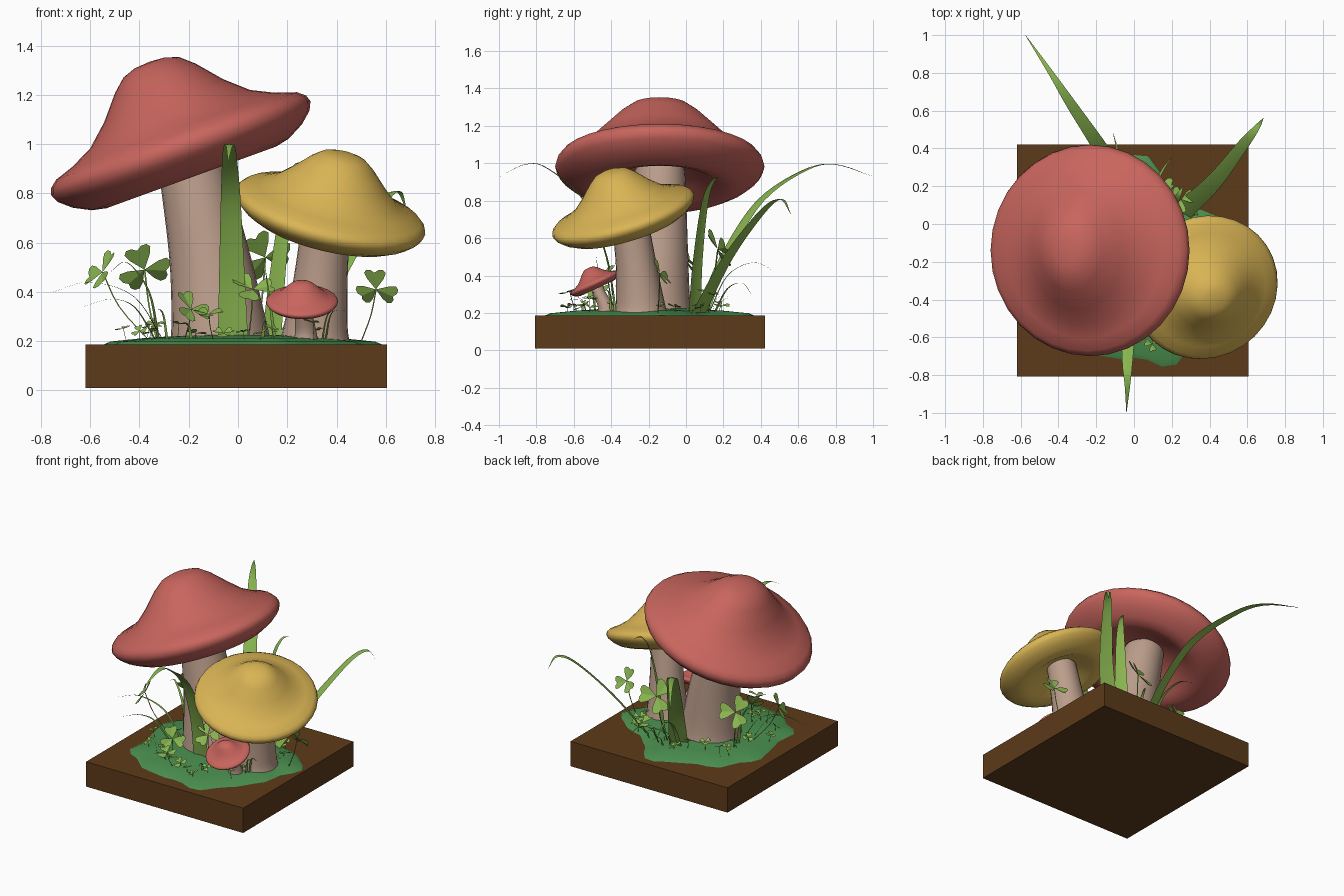
import bpy, bmesh, math, random
from mathutils import Vector, Matrix

if "Cube" in bpy.data.objects:
    bpy.data.objects.remove(bpy.data.objects["Cube"])

random.seed(4)


def material(name, rgb):
    m = bpy.data.materials.new(name)
    m.diffuse_color = (*rgb, 1)
    m.use_nodes = True
    m.node_tree.nodes["Principled BSDF"].inputs["Base Color"].default_value = m.diffuse_color
    return m


RED = material("red", (0.58, 0.13, 0.11))
YELLOW = material("yellow", (0.70, 0.46, 0.09))
STEM = material("stem", (0.50, 0.34, 0.26))
SOIL = material("soil", (0.11, 0.043, 0.010))
MOSS = material("moss", (0.07, 0.28, 0.08))
LEAF = material("leaf", (0.25, 0.46, 0.08))


def finish(name, bm, mat, smooth=True, normals=True):
    if normals:
        bmesh.ops.recalc_face_normals(bm, faces=bm.faces)
    me = bpy.data.meshes.new(name)
    bm.to_mesh(me)
    bm.free()
    me.materials.append(mat)
    ob = bpy.data.objects.new(name, me)
    bpy.context.collection.objects.link(ob)
    for p in me.polygons:
        p.use_smooth = smooth
    return ob


def catmull(pts, steps):
    p = [Vector(q) for q in pts]
    p = [2 * p[0] - p[1]] + p + [2 * p[-1] - p[-2]]
    out = []
    for i in range(1, len(p) - 2):
        a, b, c, d = p[i - 1:i + 3]
        for s in range(steps):
            t = s / steps
            out.append(0.5 * (2 * b + (c - a) * t + (2 * a - 5 * b + 4 * c - d) * t ** 2
                              + (3 * b - a - 3 * c + d) * t ** 3))
    return out + [p[-2]]


def skin(bm, rings):
    for a, b in zip(rings, rings[1:]):
        n = len(a)
        for i in range(n):
            bm.faces.new((a[i], a[(i + 1) % n], b[(i + 1) % n], b[i]))


# Bell-shaped cap profile (radius, height), shared by all three mushrooms
CAP = [(0.06, .376), (.11, .357), (.16, .308), (.235, .21), (.33, .128), (.43, .082),
       (.52, .054), (.556, .028), (.565, .0), (.548, -.036), (.50, -.078), (.43, -.115),
       (.37, -.128), (.31, -.11), (.22, -.06), (.12, -.02)]


def cap(name, centre, normal, radius, mat, flat=1.0, bump=(1, 1)):
    """bump widens the central knob along local x and y"""
    s = radius / 0.565
    frame = Matrix.Translation(centre) @ Vector((0, 0, 1)).rotation_difference(
        Vector(normal).normalized()).to_matrix().to_4x4()
    bm = bmesh.new()
    rings = []
    for r, z in CAP:
        f = min(1, max(0, (z - .04) / .15))
        bx, by = 1 + (bump[0] - 1) * f, 1 + (bump[1] - 1) * f
        rings.append([bm.verts.new(frame @ Vector((r * s * bx * math.cos(k * math.tau / 32),
                                                   r * s * by * math.sin(k * math.tau / 32),
                                                   z * s * flat))) for k in range(32)])
    skin(bm, rings)
    for ring, z in ((rings[0], .381), (rings[-1], -.01)):
        tip = bm.verts.new(frame @ Vector((0, 0, z * s * flat)))
        for k in range(32):
            bm.faces.new((ring[k], ring[(k + 1) % 32], tip))
    finish(name, bm, mat)


def stalk(name, path):
    """path: (x, y, z, radius) stations from the ground up"""
    bm = bmesh.new()
    pos = catmull([p[:3] for p in path], 4)
    rad = [v.x for v in catmull([(p[3], 0, 0) for p in path], 4)]
    rings = [[bm.verts.new(c + Vector((r * math.cos(k * math.tau / 24),
                                       r * math.sin(k * math.tau / 24), 0)))
              for k in range(24)] for c, r in zip(pos, rad)]
    skin(bm, rings)
    bm.faces.new(rings[0])
    bm.faces.new(rings[-1])
    finish(name, bm, STEM)


def blade(bm, pts, width):
    """tapering ribbon with a folded midrib"""
    path = catmull(pts, 5)
    head = path[-1] - path[0]
    side = Vector((head.y, -head.x, 0)).normalized()
    n = len(path) - 1
    prev = None
    for i, c in enumerate(path):
        t = i / n
        w = width * 0.5 * (1 - t ** 1.1) + 0.001
        tan = path[min(i + 1, n)] - path[max(i - 1, 0)]
        fold = tan.cross(side).normalized() * w * 0.15
        row = [bm.verts.new(c - side * w + fold), bm.verts.new(c), bm.verts.new(c + side * w + fold)]
        if prev:
            for k in (0, 1):
                bm.faces.new((prev[k], prev[k + 1], row[k + 1], row[k]))
        prev = row


HEART = [(0, 0), (.88, 0), (1, .2), (.97, .42), (.8, .53), (.5, .4)]


def clover(bm, root, top, normal, size, spin=0.3):
    frame = Matrix.Translation(top) @ Vector((0, 0, 1)).rotation_difference(
        Vector(normal).normalized()).to_matrix().to_4x4()
    for k in range(3):
        m = frame @ Matrix.Rotation(spin + k * math.tau / 3, 4, 'Z')
        for sgn in (1, -1):
            vs = [bm.verts.new(m @ Vector((x * size, sgn * y * size, (y * .2 + x * .1) * size)))
                  for x, y in HEART]
            bm.faces.new(vs if sgn > 0 else vs[::-1])
    # thin curved stalk
    root, top = Vector(root), Vector(top)
    mid = (root + top) / 2 + Vector((root.x - top.x, root.y - top.y, 0)) * -0.15
    r = size * 0.04
    rings = [[bm.verts.new(c + Vector((r * math.cos(a), r * math.sin(a), 0)))
              for a in (0, 2.09, 4.19)] for c in catmull([root, mid, top], 3)]
    skin(bm, rings)


# Square soil block
bm = bmesh.new()
bmesh.ops.create_cube(bm, size=1, matrix=Matrix.Translation((-.007, -.193, .098))
                      @ Matrix.Diagonal((1.225, 1.23, .175, 1)))
finish("soil_block", bm, SOIL, False)

# Wavy moss patch, pulled in at the back right
bm = bmesh.new()
rings = []
for f, z in ((1, .183), (.94, .198), (.7, .212), (.35, .225)):
    ring = []
    for k in range(48):
        a = k * math.tau / 48
        r = f * (.545 + .025 * math.sin(5 * a + 1) + .018 * math.sin(9 * a) + .012 * math.sin(14 * a)
                 - .13 * math.exp(-((a - .95) / .35) ** 2))
        ring.append(bm.verts.new((r * math.cos(a), -.2 + r * math.sin(a), z)))
    rings.append(ring)
skin(bm, rings)
bm.faces.new(rings[-1])
finish("moss_patch", bm, MOSS)

# Mushrooms
cap("large_cap", (-.232, -.14, .983), (-.342, 0, .94), .56, RED, .99, (1.1, 1.35))
stalk("large_stem", [(-.07, -.17, .19, .205), (-.08, -.17, .3, .19), (-.115, -.155, .55, .165),
                     (-.185, -.14, .9, .138), (-.205, -.14, .99, .13)])
cap("medium_cap", (.375, -.335, .722), (.225, -.28, .93), .396, YELLOW, .96, (1.2, 1.15))
stalk("medium_stem", [(.31, -.24, .19, .145), (.315, -.245, .26, .13), (.335, -.265, .45, .11),
                      (.355, -.295, .66, .1), (.36, -.31, .73, .1)])
cap("small_cap", (.26, -.485, .36), (0, -.42, .9), .146, RED, .9, (1.3, 1.1))
stalk("small_stem", [(.275, -.42, .19, .052), (.275, -.43, .24, .043), (.265, -.47, .32, .036),
                     (.262, -.48, .37, .034)])

# Broad arching grass blades
blades = [
    ([(-.02, -.37, .2), (-.025, -.42, .5), (-.03, -.54, .8), (-.035, -.74, .975),
      (-.035, -.86, .995), (-.04, -.995, .93)], .12),
    ([(-.0, .08, .2), (-.06, .2, .5), (-.17, .39, .8), (-.33, .63, .965),
      (-.44, .8, .995), (-.575, 1.0, .93)], .12),
    ([(.25, .06, .2), (.42, .22, .5), (.57, .41, .75), (.65, .51, .81), (.685, .56, .73)], .11),
    ([(.13, .04, .2), (.16, .06, .5), (.2, .1, .8), (.235, .15, .915), (.26, .2, .92)], .1),
]
for i, (pts, w) in enumerate(blades):
    bm = bmesh.new()
    blade(bm, pts, w)
    finish(f"grass_blade_{i + 1}", bm, LEAF, normals=False)

# Thin grass tufts
bm = bmesh.new()
blade(bm, [(-.3, -.2, .2), (-.42, -.22, .38), (-.6, -.24, .44), (-.75, -.26, .4)], .022)
blade(bm, [(-.33, -.28, .2), (-.42, -.32, .34), (-.52, -.35, .37), (-.63, -.38, .34)], .022)
blade(bm, [(-.32, -.12, .2), (-.36, -.1, .4), (-.45, -.06, .52), (-.52, -.02, .48)], .024)
blade(bm, [(-.04, .12, .2), (-.05, .22, .4), (-.08, .36, .47), (-.11, .48, .42)], .03)
blade(bm, [(.1, .15, .2), (.12, .22, .33), (.16, .3, .36), (.2, .35, .3)], .024)
blade(bm, [(.15, -.42, .2), (.13, -.46, .36), (.11, -.48, .5)], .016)
for k in range(10):
    a = random.uniform(0, math.tau)
    d = Vector((math.cos(a), math.sin(a), 0))
    b = Vector((-.01, -.2, .2)) + d * random.uniform(.33, .42)
    h = random.uniform(.05, .13)
    blade(bm, [b, b + d * .03 + Vector((0, 0, h)), b + d * .1 + Vector((0, 0, h * 1.1))], .014)
finish("thin_grass", bm, LEAF, normals=False)

# Tall clovers: root, top, facing, size
bm = bmesh.new()
for root, top, facing, size in [
    ((-.36, -.22, .2), (-.55, -.25, .48), (-.75, -.4, .5), .09),
    ((-.33, -.06, .2), (-.38, -.01, .49), (-.15, .8, .5), .105),
    ((-.22, -.42, .2), (-.19, -.46, .33), (.5, -.6, .6), .08),
    ((.07, .1, .2), (.11, .17, .54), (-.3, .8, .5), .11),
    ((.5, -.15, .2), (.56, -.14, .41), (.2, .8, .5), .085),
    ((.04, -.38, .2), (.06, -.42, .41), (.1, -.6, .75), .085),
    ((-.1, -.58, .2), (-.12, -.62, .31), (0, -.3, 1), .06),
    ((.2, .12, .2), (.25, .13, .3), (.1, .2, 1), .07),
]:
    clover(bm, root, top, facing, size)
finish("tall_clovers", bm, LEAF, False, False)

# Small clovers scattered over the moss
bm = bmesh.new()
for k in range(24):
    a = k * 2.4
    r = random.uniform(.33, .45)
    x, y = -.01 + r * math.cos(a), -.2 + r * math.sin(a)
    clover(bm, (x, y, .2), (x + random.uniform(-.02, .02), y, random.uniform(.23, .28)),
           (random.uniform(-.5, .5), random.uniform(-.8, .3), 1), random.uniform(.03, .045), a)
finish("small_clovers", bm, LEAF, False, False)
